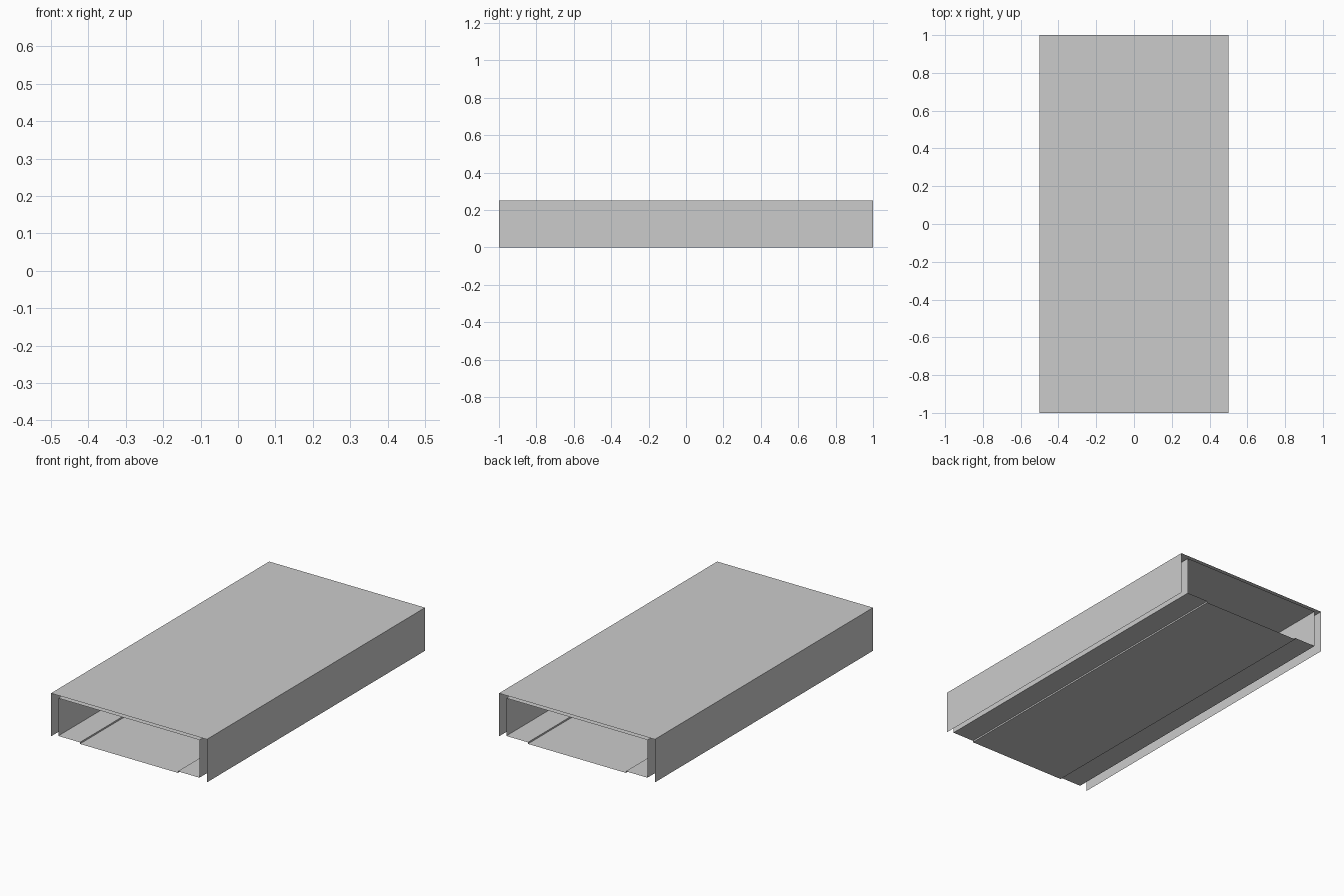
import bpy
import bmesh

if "Cube" in bpy.data.objects:
    bpy.data.objects.remove(bpy.data.objects["Cube"])


def sheet(name, half_profile, closed=False):
    """Mirror an (x, z) half profile about x = 0 and sweep it along y as a thin sheet."""
    pts = half_profile + [(-x, z) for x, z in reversed(half_profile)]
    bm = bmesh.new()
    verts = [bm.verts.new((x, -1, z)) for x, z in pts]
    edges = [bm.edges.new(pair) for pair in zip(verts, verts[1:])]
    if closed:
        edges.append(bm.edges.new((verts[-1], verts[0])))
    swept = bmesh.ops.extrude_edge_only(bm, edges=edges)["geom"]
    moved = [v for v in swept if isinstance(v, bmesh.types.BMVert)]
    bmesh.ops.translate(bm, verts=moved, vec=(0, 2, 0))
    bmesh.ops.recalc_face_normals(bm, faces=bm.faces)
    # Face outward: the top sheet must point up
    top = max(bm.faces, key=lambda f: f.calc_center_median().z)
    if top.normal.z < 0:
        bmesh.ops.reverse_faces(bm, faces=bm.faces)
    mesh = bpy.data.meshes.new(name)
    bm.to_mesh(mesh)
    bm.free()
    obj = bpy.data.objects.new(name, mesh)
    bpy.context.collection.objects.link(obj)
    return obj


# Outer cover: top and two side walls, open below
sheet("outer_cover", [(0.5, 0.0), (0.5, 0.25)])

# Inner sleeve: closed tube with a shallow lowered floor panel
sheet("inner_sleeve",
      [(0.314, 0.006), (0.314, 0.015), (0.453, 0.015), (0.453, 0.234)],
      closed=True)
